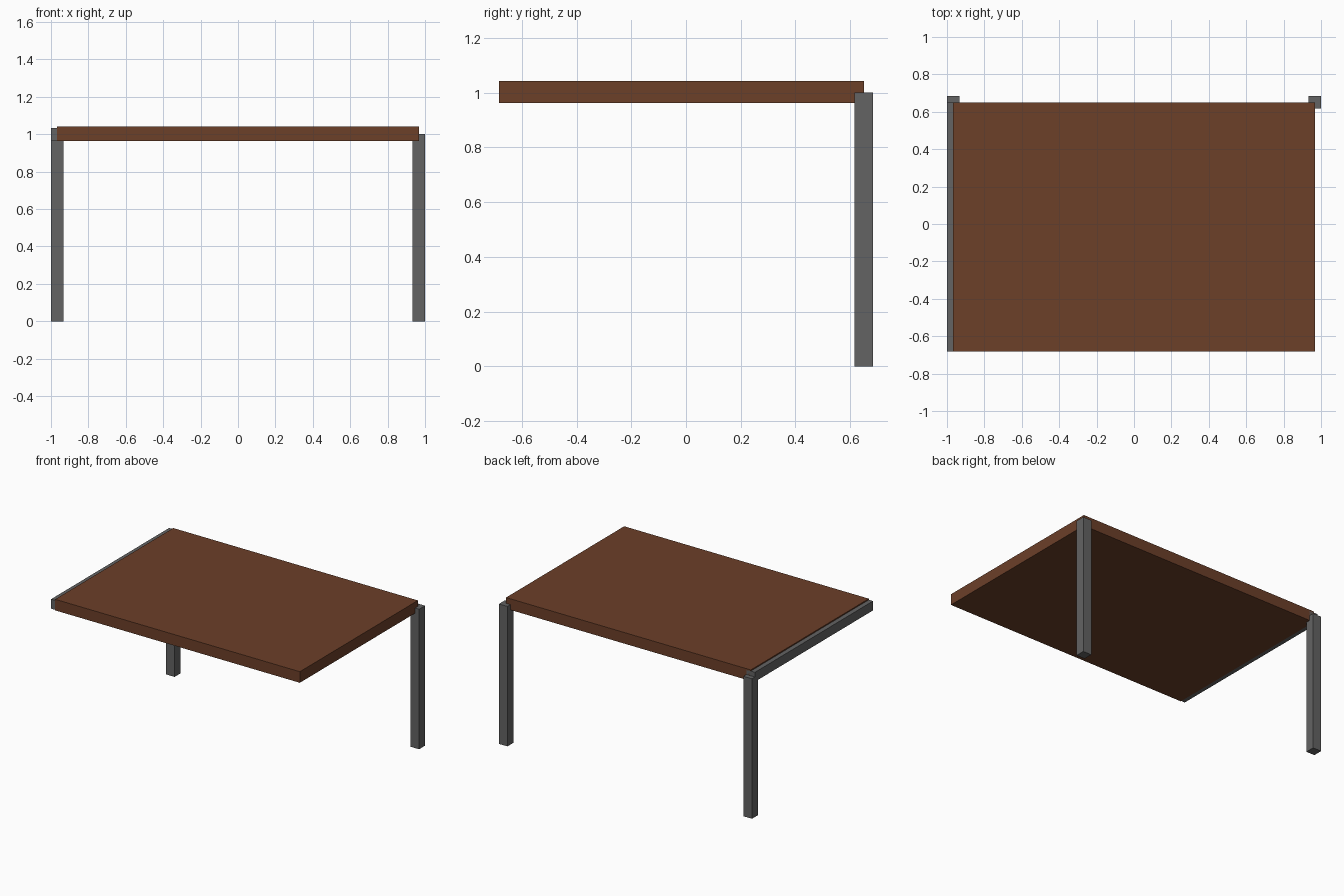
import bpy

if "Cube" in bpy.data.objects:
    bpy.data.objects.remove(bpy.data.objects["Cube"])


def material(name, color):
    mat = bpy.data.materials.new(name)
    mat.diffuse_color = color
    mat.use_nodes = True
    mat.node_tree.nodes["Principled BSDF"].inputs["Base Color"].default_value = mat.diffuse_color
    return mat


wood = material("brown_wood", (0.15, 0.05, 0.022, 1))
metal = material("dark_grey_metal", (0.125, 0.125, 0.125, 1))


def box(name, low, high, mat):
    """Axis-aligned box between two corners."""
    center = [(a + b) / 2 for a, b in zip(low, high)]
    bpy.ops.mesh.primitive_cube_add(size=1, location=center)
    obj = bpy.context.object
    obj.name = name
    obj.scale = [b - a for a, b in zip(low, high)]
    bpy.ops.object.transform_apply(location=False, rotation=False, scale=True)
    obj.data.materials.append(mat)
    return obj


BAR = 0.067      # thickness of the square bars
FRONT = -0.683   # front edge of the top
BACK = 0.65      # back edge of the top

# Table top
box("table_top", (-0.967, FRONT, 0.9625), (0.967, BACK, 1.0417), wood)

# Two back legs, centred on the back corners of the top
for side, x in (("left", -0.9665), ("right", 0.9665)):
    box(f"back_leg_{side}",
        (x - BAR / 2, BACK - BAR / 2, 0), (x + BAR / 2, BACK + BAR / 2, 1), metal)

# Rail along the left edge of the top
box("left_side_rail", (-1, FRONT, 1 - BAR / 2), (-1 + BAR, BACK, 1 + BAR / 2), metal)
